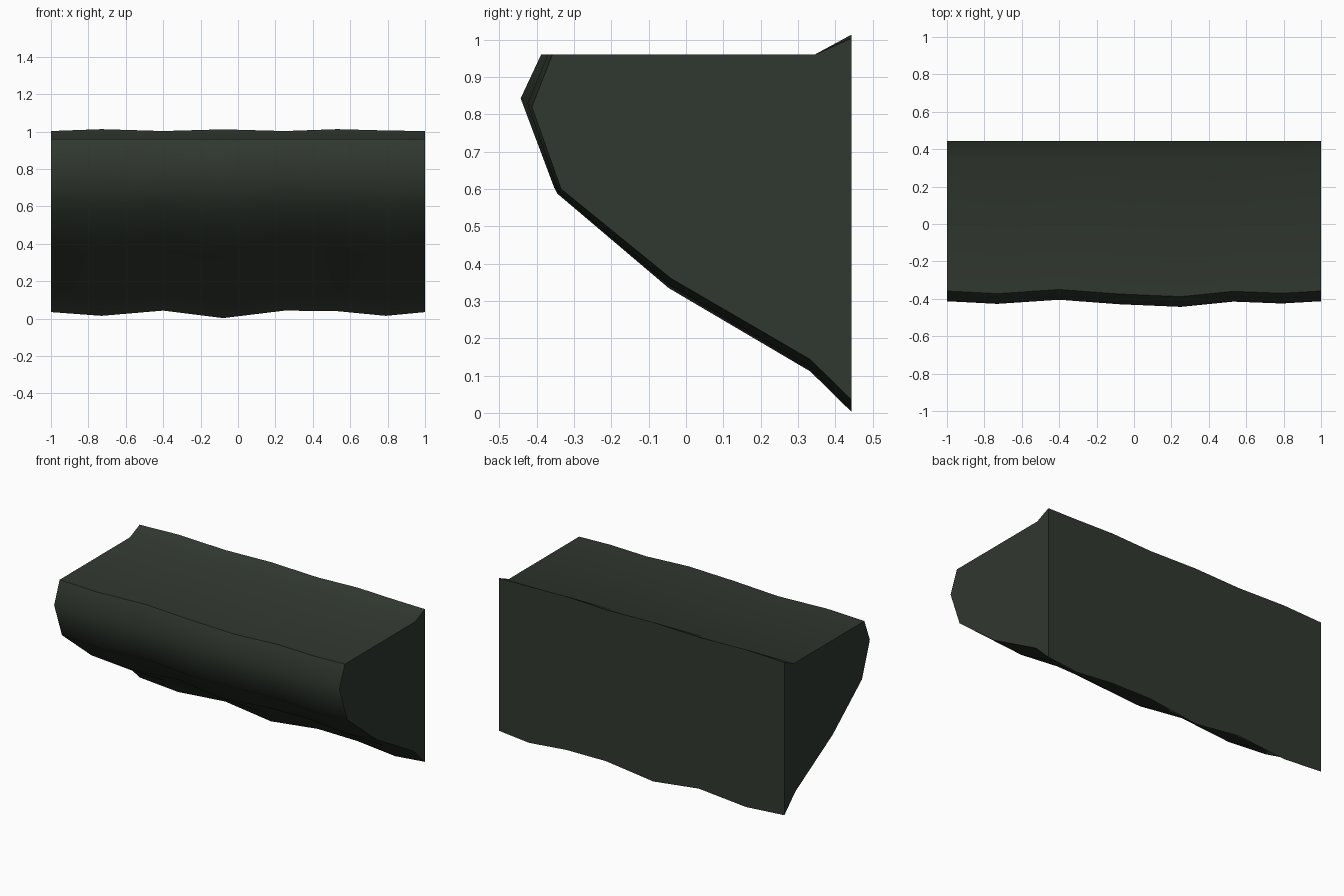
import bpy, bmesh, math

if "Cube" in bpy.data.objects:
    bpy.data.objects.remove(bpy.data.objects["Cube"])

mat = bpy.data.materials.new("dark green rock")
mat.diffuse_color = (0.030, 0.040, 0.029, 1)
mat.use_nodes = True
mat.node_tree.nodes["Principled BSDF"].inputs["Base Color"].default_value = mat.diffuse_color

# Stations along x: x, back top z, front edge y shift, underside z shift
stations = [(-1, 1.003, 0, 0), (-0.73, 1.013, -0.014, -0.02),
            (-0.4, 1.003, 0.008, 0.008), (-0.08, 1.012, -0.016, -0.032),
            (0.25, 1.003, -0.03, 0.008), (0.53, 1.013, -0.002, 0.005),
            (0.79, 1.006, -0.012, -0.02), (1, 1.003, 0, 0)]


def section(x, top, dy, dz):
    """Cross-section of the ledge from back bottom, round the lip, to back top."""
    return [(x, 0.443, 0.035 + dz), (x, 0.333, 0.143 + dz),
            (x, -0.04 + dy * 0.4, 0.36 + dz * 0.8),
            (x, -0.335 + dy * 0.6, 0.60 + dz * 0.4),
            (x, -0.413 + dy, 0.82 - dy * 0.75),
            (x, -0.358 + dy, 0.96), (x, 0.345, 0.96), (x, 0.443, top)]


# Rock ledge: lofted sections with closed ends
bm = bmesh.new()
rings = [[bm.verts.new(p) for p in section(*s)] for s in stations]
for a, b in zip(rings, rings[1:]):
    n = len(a)
    for i in range(n):
        j = (i + 1) % n
        bm.faces.new((a[i], a[j], b[j], b[i]))
bm.faces.new(rings[0])
bm.faces.new(rings[-1][::-1])
bmesh.ops.recalc_face_normals(bm, faces=bm.faces)
mesh = bpy.data.meshes.new("rock_ledge")
bm.to_mesh(mesh)
bm.free()
ledge = bpy.data.objects.new("rock_ledge", mesh)
bpy.context.collection.objects.link(ledge)
mesh.materials.append(mat)
bpy.context.view_layer.objects.active = ledge
ledge.select_set(True)
bpy.ops.object.shade_smooth_by_angle(angle=math.radians(45))
